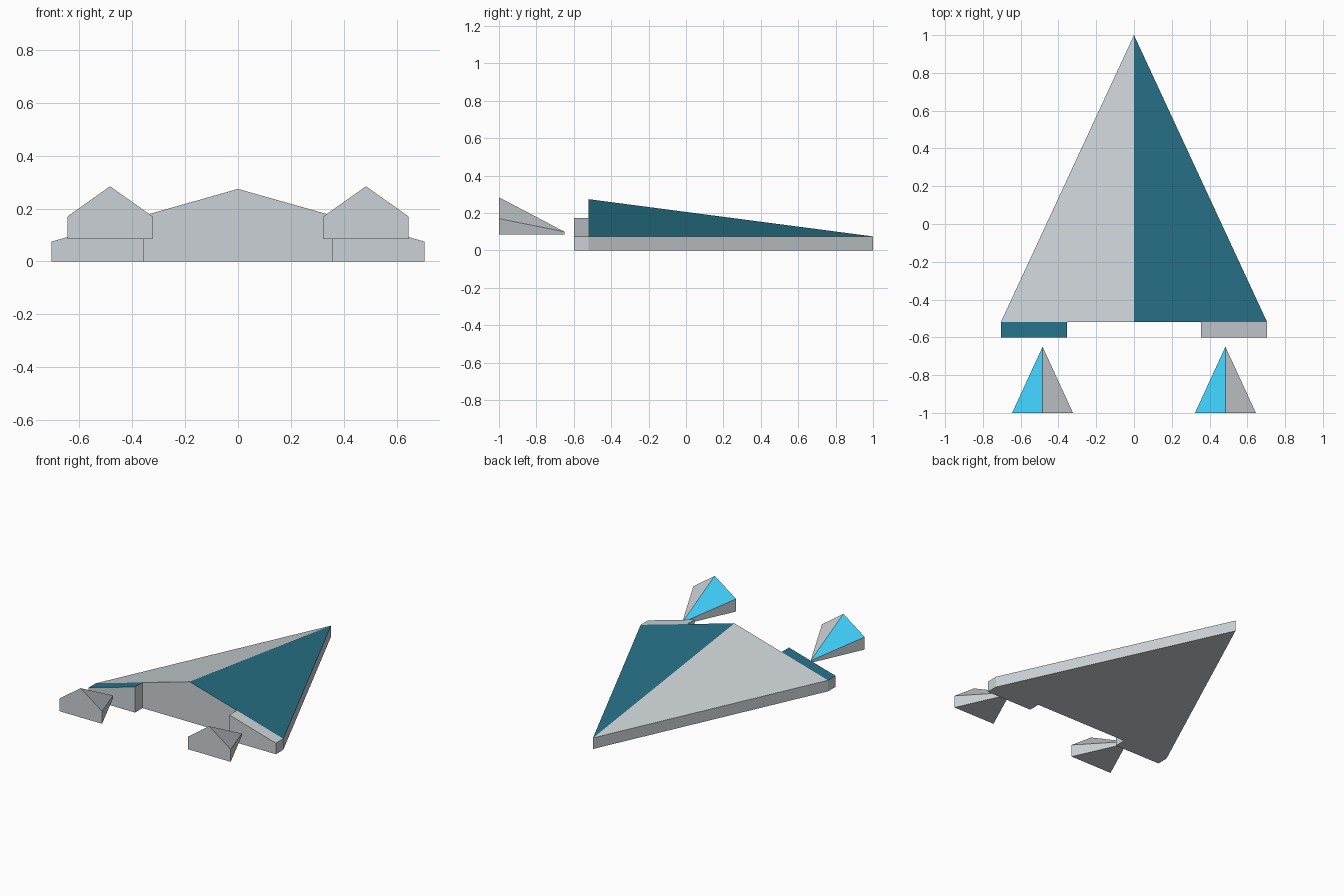
import bpy, bmesh
from mathutils import Vector

if "Cube" in bpy.data.objects:
    bpy.data.objects.remove(bpy.data.objects["Cube"])


def material(name, rgb):
    m = bpy.data.materials.new(name)
    m.diffuse_color = (*rgb, 1)
    m.use_nodes = True
    m.node_tree.nodes["Principled BSDF"].inputs["Base Color"].default_value = m.diffuse_color
    return m


GREY = material("grey", (0.6, 0.64, 0.67))
TEAL = material("teal", (0.02, 0.17, 0.25))
CYAN = material("cyan", (0.05, 0.62, 0.95))


def wedge(name, cx, y_rear, y_tip, half, z0, z_edge, z_ridge, z_tip, accent, pick, block=None):
    """Pointed hull with a ridged roof; block = (inner x, depth) of rear pods."""
    bm = bmesh.new()
    t = 1 - block[0] / half if block else 0.5
    inner = half * (1 - t)
    z_mid = z_edge + (z_ridge - z_edge) * t

    def v(x, y, z):
        return bm.verts.new((cx + x, y, z))

    ridge = v(0, y_rear, z_ridge)
    top, low = v(0, y_tip, z_tip), v(0, y_tip, z0)
    sides = []
    for s in (-1, 1):
        foot, edge = v(s * half, y_rear, z0), v(s * half, y_rear, z_edge)
        if block:
            mids = [v(s * inner, y_rear, z0), v(s * inner, y_rear, z_mid)]
        else:
            mids = []
        sides.append((foot, edge, mids))
        bm.faces.new([ridge] + mids[1:] + [edge, top])      # roof half
        bm.faces.new([foot, edge, top, low])                # side wall
    (fl, el, ml), (fr, er, mr) = sides
    bm.faces.new([fl] + ml[:1] + mr[:1] + [fr, low])        # underside
    if block:
        bm.faces.new([ml[0], mr[0], mr[1], ridge, ml[1]])   # middle rear wall
        pods = [bm.faces.new([f, e, m[1], m[0]]) for f, e, m in sides]
        for f in bmesh.ops.extrude_discrete_faces(bm, faces=pods)["faces"]:
            bmesh.ops.translate(bm, verts=f.verts[:], vec=Vector((0, -block[1], 0)))
    else:
        bm.faces.new([fl, fr, er, ridge, el])
    bmesh.ops.recalc_face_normals(bm, faces=bm.faces[:])
    for f in bm.faces:
        if f.normal.z > 0.1 and pick(f):
            f.material_index = 1
    mesh = bpy.data.meshes.new(name)
    bm.to_mesh(mesh)
    bm.free()
    mesh.materials.append(GREY)
    mesh.materials.append(accent)
    ob = bpy.data.objects.new(name, mesh)
    bpy.context.collection.objects.link(ob)


# Main hull with two rear pods: right roof and left pod top are teal
def hull_accent(f):
    c = f.calc_center_median()
    return (c.x < 0) if c.y < -0.53 else (c.x > 0)


wedge("hull", 0, -0.52, 1.0, 0.705, 0, 0.075, 0.274, 0.075, TEAL, hull_accent, (0.355, 0.08))

# Small detached wedges behind the pods: left roof halves are cyan
for label, x in (("left", -0.484), ("right", 0.484)):
    wedge(label + "_rear_wedge", x, -1.0, -0.65, 0.161, 0.085, 0.17, 0.284, 0.1,
          CYAN, lambda f: f.normal.x < 0)
